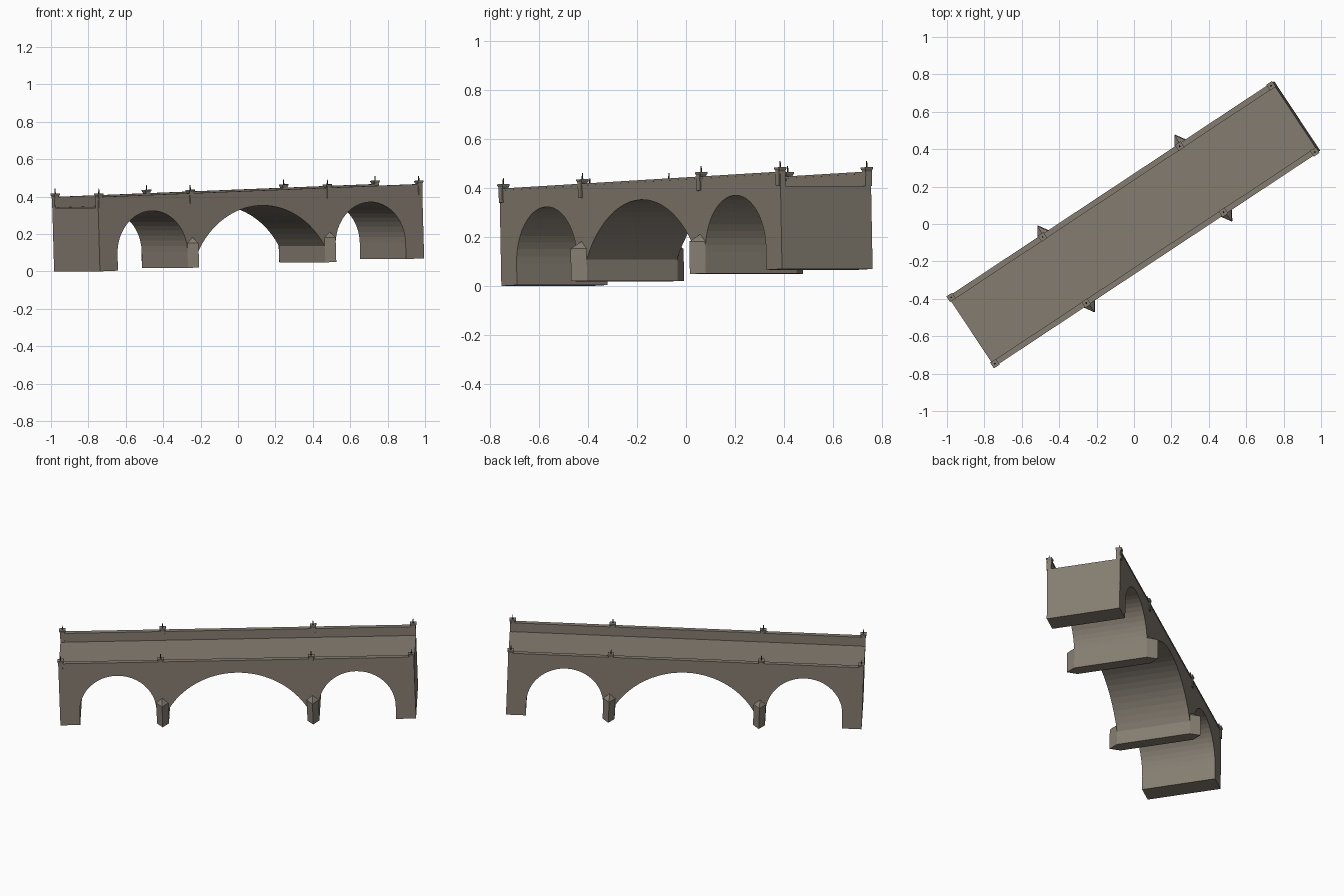
import bpy, bmesh, math
from mathutils import Matrix, Vector

if "Cube" in bpy.data.objects:
    bpy.data.objects.remove(bpy.data.objects["Cube"])

L, W = 1.04, 0.222            # half length, half width
DECK, TOP = 0.34, 0.398       # deck and parapet heights
PIER, PH = 0.44, 0.035        # pier centre, pier half thickness
SPRING = 0.088

# Whole bridge is turned on plan and climbs gently
PLACE = (Matrix.Translation((0.006, 0.004, 0.035)) @ Matrix.Rotation(math.radians(33.5), 4, 'Z')
         @ Matrix.Rotation(math.radians(-1.92), 4, 'Y'))


def material(name, col):
    m = bpy.data.materials.new(name)
    m.diffuse_color = (*col, 1)
    m.use_nodes = True
    m.node_tree.nodes["Principled BSDF"].inputs["Base Color"].default_value = m.diffuse_color
    return m


stone = material("weathered stone", (0.235, 0.205, 0.165))
iron = material("dark iron", (0.03, 0.03, 0.03))


def finish(name, bm, mat):
    bmesh.ops.recalc_face_normals(bm, faces=bm.faces)
    me = bpy.data.meshes.new(name)
    bm.to_mesh(me)
    bm.free()
    me.materials.append(mat)
    ob = bpy.data.objects.new(name, me)
    ob.matrix_world = PLACE
    bpy.context.collection.objects.link(ob)
    return ob


def add_box(bm, x0, x1, y0, y1, z0, z1):
    m = Matrix.Translation(((x0 + x1) / 2, (y0 + y1) / 2, (z0 + z1) / 2))
    bmesh.ops.create_cube(bm, size=1, matrix=m @ Matrix.Diagonal((x1 - x0, y1 - y0, z1 - z0, 1)))


def arch(x0, x1, rise, n=24):
    """Points of a circular arch from x0 to x1."""
    c, half = (x0 + x1) / 2, (x1 - x0) / 2
    r = (half * half + rise * rise) / (2 * rise)
    a = math.asin(min(1, half / r))
    return [(c + r * math.sin(-a + 2 * a * i / n), SPRING + rise - r + r * math.cos(-a + 2 * a * i / n))
            for i in range(n + 1)]


# Side profile with three arches, extruded across the roadway
span = [(-0.924, -PIER - PH), (-PIER + PH, PIER - PH), (PIER + PH, 0.924)]
profile = [(-L, DECK), (-L, 0)]
for x0, x1 in span:
    rise = 0.2245 if x1 - x0 < 0.6 else 0.23
    profile += [(x0, 0)] + arch(x0, x1, rise) + [(x1, 0)]
profile += [(L, 0), (L, DECK)]
bm = bmesh.new()
face = bm.faces.new([bm.verts.new((x, -W, z)) for x, z in profile])
ext = bmesh.ops.extrude_face_region(bm, geom=[face])
bmesh.ops.translate(bm, vec=(0, 2 * W, 0), verts=[v for v in ext['geom'] if isinstance(v, bmesh.types.BMVert)])
finish("arched_body", bm, stone)

for s, side in ((-1, "front"), (1, "back")):
    # Parapet wall with a thin coping
    bm = bmesh.new()
    y = sorted((s * W, s * (W - 0.024)))
    add_box(bm, -L, L, y[0], y[1], DECK, TOP - 0.008)
    add_box(bm, -L, L, y[0] - 0.003, y[1] + 0.003, TOP - 0.008, TOP)
    finish(side + "_parapet", bm, stone)

    # Pointed cutwaters with half pyramid caps
    bm = bmesh.new()
    for c in (-PIER, PIER):
        plan = [(c - PH, s * W), (c, s * 0.277), (c + PH, s * W)]
        low = [bm.verts.new((x, y, 0)) for x, y in plan]
        top = [bm.verts.new((x, y, 0.132)) for x, y in plan]
        peak = bm.verts.new((c, s * W, 0.162))
        bm.faces.new(low)
        for i in (0, 1):
            bm.faces.new((low[i], low[i + 1], top[i + 1], top[i]))
            bm.faces.new((top[i], top[i + 1], peak))
        bm.faces.new((low[2], low[0], top[0], peak, top[2]))
    finish(side + "_cutwaters", bm, stone)

    # Parapet posts: outer pilaster, flared cap and iron spike
    posts, spikes = bmesh.new(), bmesh.new()
    for x in (-1.026, -PIER, PIER, 1.026):
        y = s * 0.212
        add_box(posts, x - 0.012, x + 0.012, y - 0.016, y + 0.016, DECK, 0.408)
        flare = Matrix.Translation((x, y, 0.404)) @ Matrix.Rotation(math.pi / 4, 4, 'Z')
        bmesh.ops.create_cone(posts, cap_ends=True, segments=4, radius1=0.018, radius2=0.026,
                              depth=0.012, matrix=flare)
        add_box(posts, x - 0.0185, x + 0.0185, y - 0.0185, y + 0.0185, 0.41, 0.416)
        bmesh.ops.create_cone(spikes, cap_ends=True, segments=6, radius1=0.004, radius2=0.002,
                              depth=0.026, matrix=Matrix.Translation((x, y, 0.429)))
    finish(side + "_posts", posts, stone)
    finish(side + "_spikes", spikes, iron)
